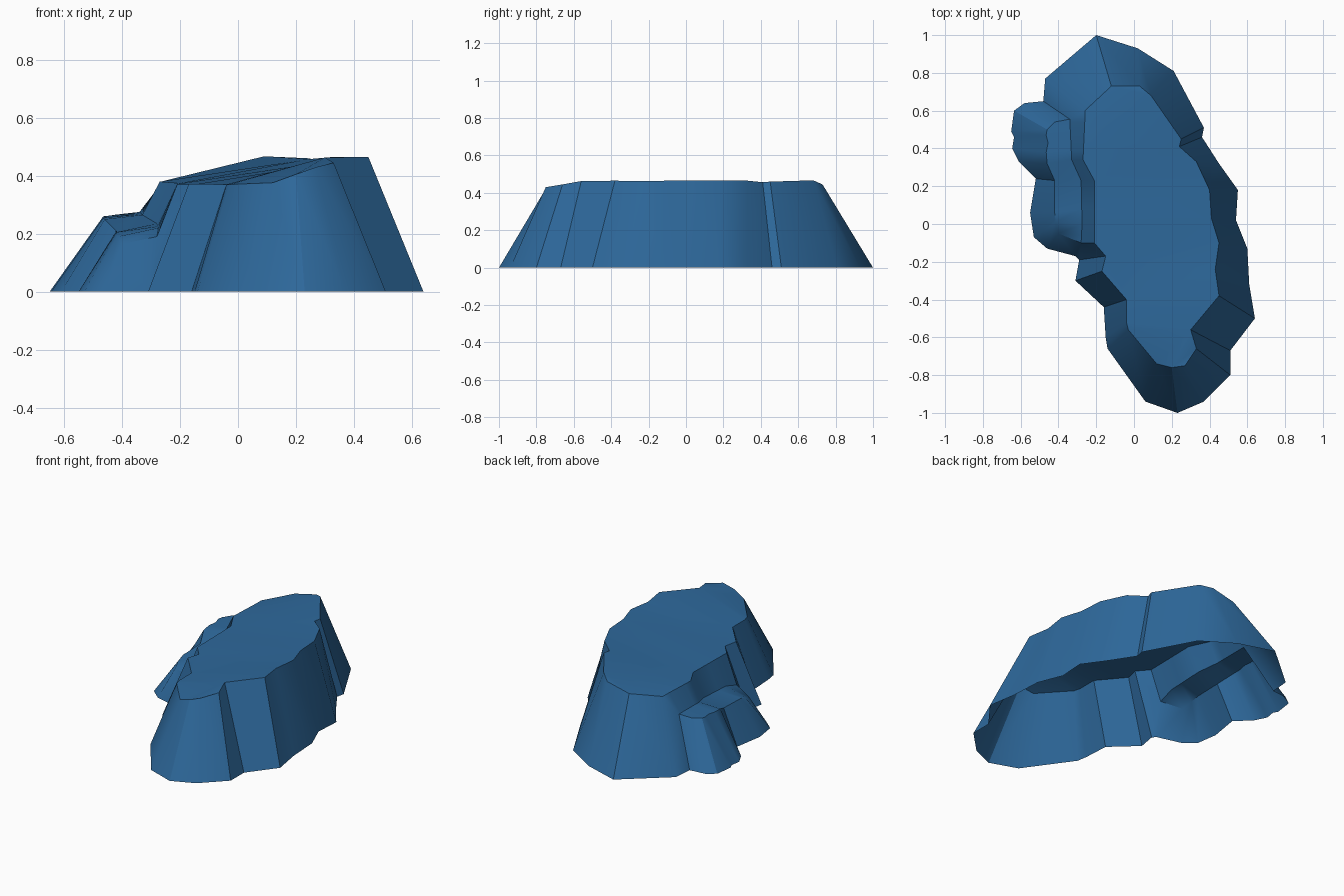
import bpy, bmesh

if "Cube" in bpy.data.objects:
    bpy.data.objects.remove(bpy.data.objects["Cube"])

# Main cliff columns, clockwise from the back left: ground x, y -> rim x, y, z
CLIFF = [
    (-.47, .77, -.26, .60, .38), (-.20, 1.0, -.12, .73, .41),
    (.02, .93, .03, .73, .445), (.21, .81, .09, .68, .467),
    (.37, .51, .25, .45, .46), (.36, .46, .24, .41, .457),
    (.45, .32, .33, .33, .465), (.55, .18, .40, .18, .465),
    (.54, .02, .41, .03, .465), (.60, -.13, .45, -.10, .465),
    (.61, -.32, .43, -.24, .463), (.64, -.50, .45, -.38, .465),
    (.51, -.67, .30, -.56, .463), (.51, -.80, .33, -.66, .445),
    (.37, -.94, .27, -.75, .43), (.23, -1.0, .20, -.76, .405),
    (.06, -.94, .12, -.74, .376), (-.14, -.66, -.03, -.56, .37),
    (-.15, -.60, -.04, -.52, .37), (-.16, -.44, -.04, -.40, .37),
    (-.31, -.30, -.17, -.25, .372), (-.29, -.19, -.15, -.17, .37),
]
# Stepped ledge columns, front to back: ground x, y -> ledge edge x, y, z, y of the inner crease
LEDGE = [
    (-.31, -.17, -.28, -.10, .19, -.10), (-.46, -.13, -.40, -.05, .165, -.06),
    (-.53, -.07, -.415, .01, .19, .0), (-.55, .06, -.42, .06, .205, .08),
    (-.52, .24, -.42, .23, .21, .23), (-.61, .33, -.46, .32, .25, .34),
    (-.645, .40, -.465, .38, .255, .39), (-.635, .46, -.455, .43, .257, .44),
    (-.65, .49, -.465, .47, .26, .48), (-.635, .60, -.46, .50, .26, .51),
    (-.58, .64, -.42, .54, .266, .54), (-.48, .65, -.34, .555, .275, .555),
]
# Crease and rim behind the ledge, as y, x, z
CREASE = [(-.10, -.28, .19), (.0, -.275, .22), (.23, -.28, .235), (.34, -.33, .265), (.555, -.34, .275)]
RIM = [(-.10, -.21, .37), (.23, -.21, .375), (.34, -.27, .38), (.555, -.26, .38)]


def along(path, y):
    """Point at y on a polyline given as (y, x, z)."""
    for a, b in zip(path, path[1:]):
        if y <= b[0]:
            t = (y - a[0]) / (b[0] - a[0])
            return (a[1] + t * (b[1] - a[1]), y, a[2] + t * (b[2] - a[2]))
    return (path[-1][1], y, path[-1][2])


bm = bmesh.new()
cliff = [[bm.verts.new((bx, by, 0)), bm.verts.new((tx, ty, tz))] for bx, by, tx, ty, tz in CLIFF]
ledge = []
for i, (bx, by, ox, oy, oz, y) in enumerate(LEDGE):
    foot, edge = bm.verts.new((bx, by, 0)), bm.verts.new((ox, oy, oz))
    ends = i in (0, len(LEDGE) - 1)
    crease = edge if ends else bm.verts.new(along(CREASE, y))
    rim = cliff[0][1] if i == len(LEDGE) - 1 else bm.verts.new(along(RIM, y))
    ledge.append([foot, edge, crease, rim])


def wall(*verts):
    verts = list(dict.fromkeys(verts))
    if len(verts) > 2:
        bm.faces.new(verts)


# Cliff walls
for a, b in zip(cliff, cliff[1:]):
    wall(a[0], a[1], b[1], b[0])
# Ledge: outer wall, shelf and the wall behind it
for a, b in zip(ledge, ledge[1:]):
    for k in range(3):
        wall(a[k], a[k + 1], b[k + 1], b[k])
# Joins between cliff and ledge
last, first, end = cliff[-1], ledge[0], ledge[-1]
wall(last[0], last[1], first[1], first[0])
wall(last[1], first[3], first[1])
wall(end[0], end[1], cliff[0][0])
wall(end[1], cliff[0][1], cliff[0][0])
# Sloping plateau; the underside stays open
plateau = bm.faces.new([c[1] for c in cliff] + [c[3] for c in ledge[:-1]])
bmesh.ops.recalc_face_normals(bm, faces=bm.faces)
plateau.normal_update()
if plateau.normal.z < 0:
    bmesh.ops.reverse_faces(bm, faces=bm.faces)
bmesh.ops.triangulate(bm, faces=[plateau])

mesh = bpy.data.meshes.new("rock_plateau")
bm.to_mesh(mesh)
bm.free()
rock = bpy.data.objects.new("rock_plateau", mesh)
bpy.context.collection.objects.link(rock)

blue = bpy.data.materials.new("slate blue")
blue.diffuse_color = (.027, .14, .33, 1)
blue.use_nodes = True
blue.node_tree.nodes["Principled BSDF"].inputs["Base Color"].default_value = blue.diffuse_color
mesh.materials.append(blue)

bpy.context.view_layer.objects.active = rock
rock.select_set(True)
bpy.ops.object.shade_smooth_by_angle(angle=.55)
